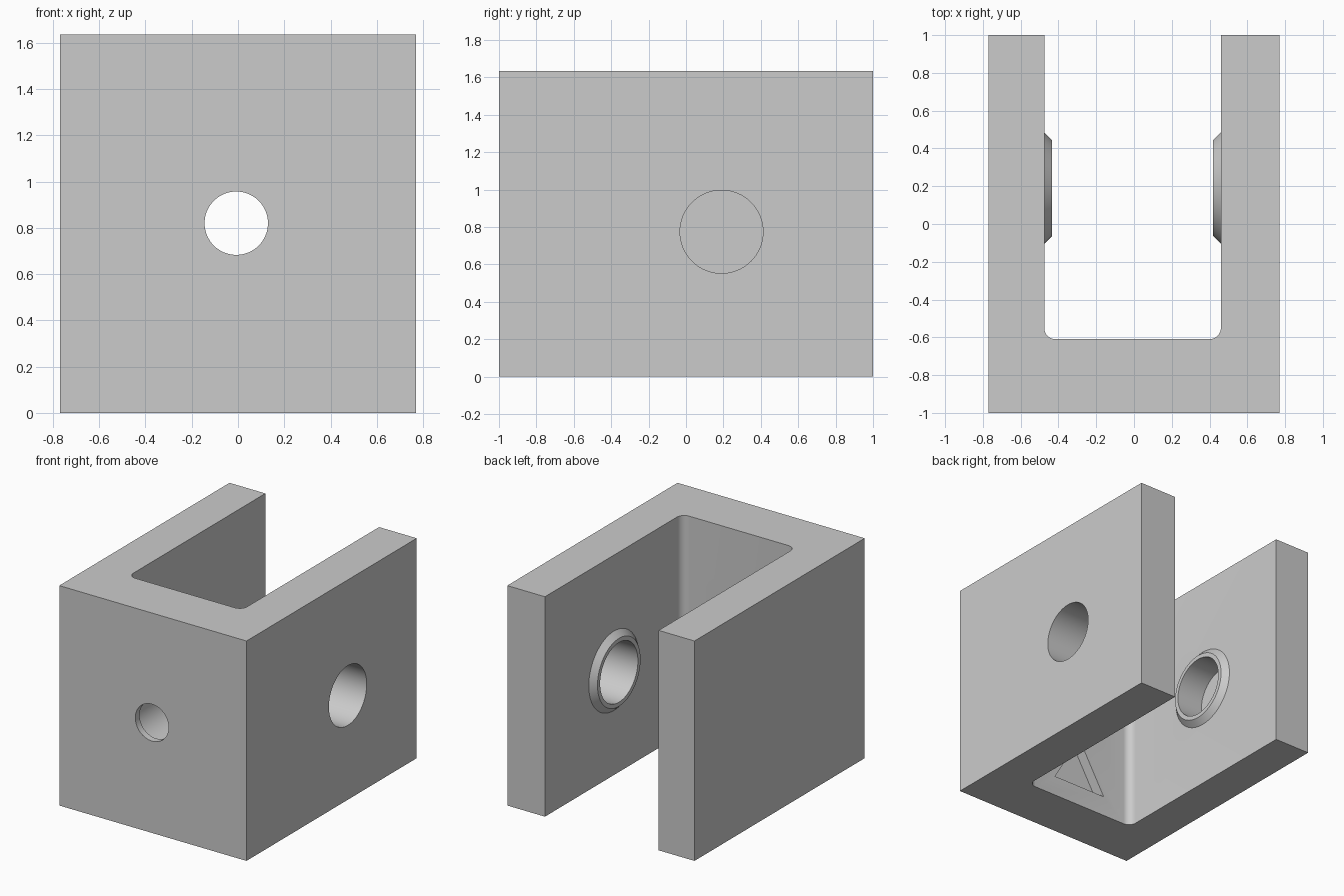
import bpy, bmesh
from math import cos, sin, pi, radians
from mathutils import Matrix, Vector

if "Cube" in bpy.data.objects:
    bpy.data.objects.remove(bpy.data.objects["Cube"], do_unlink=True)

HALF_X, HEIGHT, FILLET = 0.77, 1.635, 0.06
IN_R, IN_L, IN_F = -0.475, 0.46, -0.61      # inner wall planes
MID = (IN_R + IN_L) / 2
PIN_Y, PIN_Z, PIN_R = 0.19, 0.775, 0.222
BOSS_H = 0.042

grey = bpy.data.materials.new("light_grey")
grey.use_nodes = True
grey.diffuse_color = (0.6, 0.6, 0.6, 1)
grey.node_tree.nodes["Principled BSDF"].inputs["Base Color"].default_value = (0.6, 0.6, 0.6, 1)


def make(name, bm):
    bmesh.ops.recalc_face_normals(bm, faces=bm.faces)
    me = bpy.data.meshes.new(name)
    bm.to_mesh(me)
    bm.free()
    me.materials.append(grey)
    ob = bpy.data.objects.new(name, me)
    bpy.context.collection.objects.link(ob)
    return ob


def extrude(name, points, offset):
    """Closed prism from a planar outline."""
    bm = bmesh.new()
    face = bm.faces.new([bm.verts.new(p) for p in points])
    top = bmesh.ops.extrude_face_region(bm, geom=[face])
    verts = [v for v in top["geom"] if isinstance(v, bmesh.types.BMVert)]
    bmesh.ops.translate(bm, verts=verts, vec=Vector(offset))
    return make(name, bm)


def circle(center, radius, axis, n=64):
    """Points of a circle around the x or y axis."""
    c = Vector(center)
    side = Vector((0, 1, 0)) if axis == "x" else Vector((1, 0, 0))
    return [c + radius * (side * cos(2 * pi * i / n) + Vector((0, 0, sin(2 * pi * i / n))))
            for i in range(n)]


def cut(target, cutter):
    mod = target.modifiers.new("cut", "BOOLEAN")
    mod.operation, mod.solver, mod.object = "DIFFERENCE", "EXACT", cutter
    bpy.context.view_layer.objects.active = target
    bpy.ops.object.modifier_apply(modifier=mod.name)
    bpy.data.objects.remove(cutter, do_unlink=True)


def smooth(ob):
    bpy.ops.object.select_all(action="DESELECT")
    ob.select_set(True)
    bpy.context.view_layer.objects.active = ob
    bpy.ops.object.shade_smooth_by_angle(angle=radians(25))


# U-shaped bracket with rounded inner corners
def corner(cx, start):
    return [(cx + FILLET * cos(start + i * pi / 16), IN_F + FILLET + FILLET * sin(start + i * pi / 16), 0)
            for i in range(9)]


outline = [(IN_R, 1, 0), (-HALF_X, 1, 0), (-HALF_X, -1, 0), (HALF_X, -1, 0), (HALF_X, 1, 0), (IN_L, 1, 0)]
outline += corner(IN_L - FILLET, -pi / 2)[::-1] + corner(IN_R + FILLET, pi)[::-1]
body = extrude("clevis_body", outline, (0, 0, HEIGHT))

# Pin bore: through the left wall, blind in the right wall
cut(body, extrude("pin_bore", circle((-0.65, PIN_Y, PIN_Z), PIN_R, "x"), (2, 0, 0)))

# Screw hole in the front, with a wider bore behind a thin lip
cut(body, extrude("screw_hole", circle((MID, -1.2, 0.82), 0.137, "y"), (0, 0.8, 0)))
cut(body, extrude("head_bore", circle((MID, -0.95, 0.82), 0.2, "y"), (0, 0.5, 0)))

# Triangular mark sunk into the inner face
mark = [(MID - 0.224, IN_F - 0.08, 0.153), (MID + 0.224, IN_F - 0.08, 0.153), (MID, IN_F - 0.08, 0.541)]
cut(body, extrude("triangle_mark", mark, (0, 0.2, 0)))
smooth(body)


# Bevelled collars around the pin bore
def collar(name, wall, direction):
    bm = bmesh.new()
    tip = wall + direction * BOSS_H
    profile = [(wall, 0.295), (tip, 0.253), (tip, PIN_R), (wall, PIN_R)]
    rings = [[bm.verts.new(p) for p in circle((x, PIN_Y, PIN_Z), r, "x")] for x, r in profile]
    for a, b in zip(rings, rings[1:]):
        for i in range(len(a)):
            j = (i + 1) % len(a)
            bm.faces.new((a[i], a[j], b[j], b[i]))
    ob = make(name, bm)
    # Face the outer cone away from the bore
    face = ob.data.polygons[0]
    if face.normal.dot(face.center - Vector((wall, PIN_Y, PIN_Z))) < 0:
        ob.data.flip_normals()
    smooth(ob)


collar("right_collar", IN_R, 1)
collar("left_collar", IN_L, -1)
